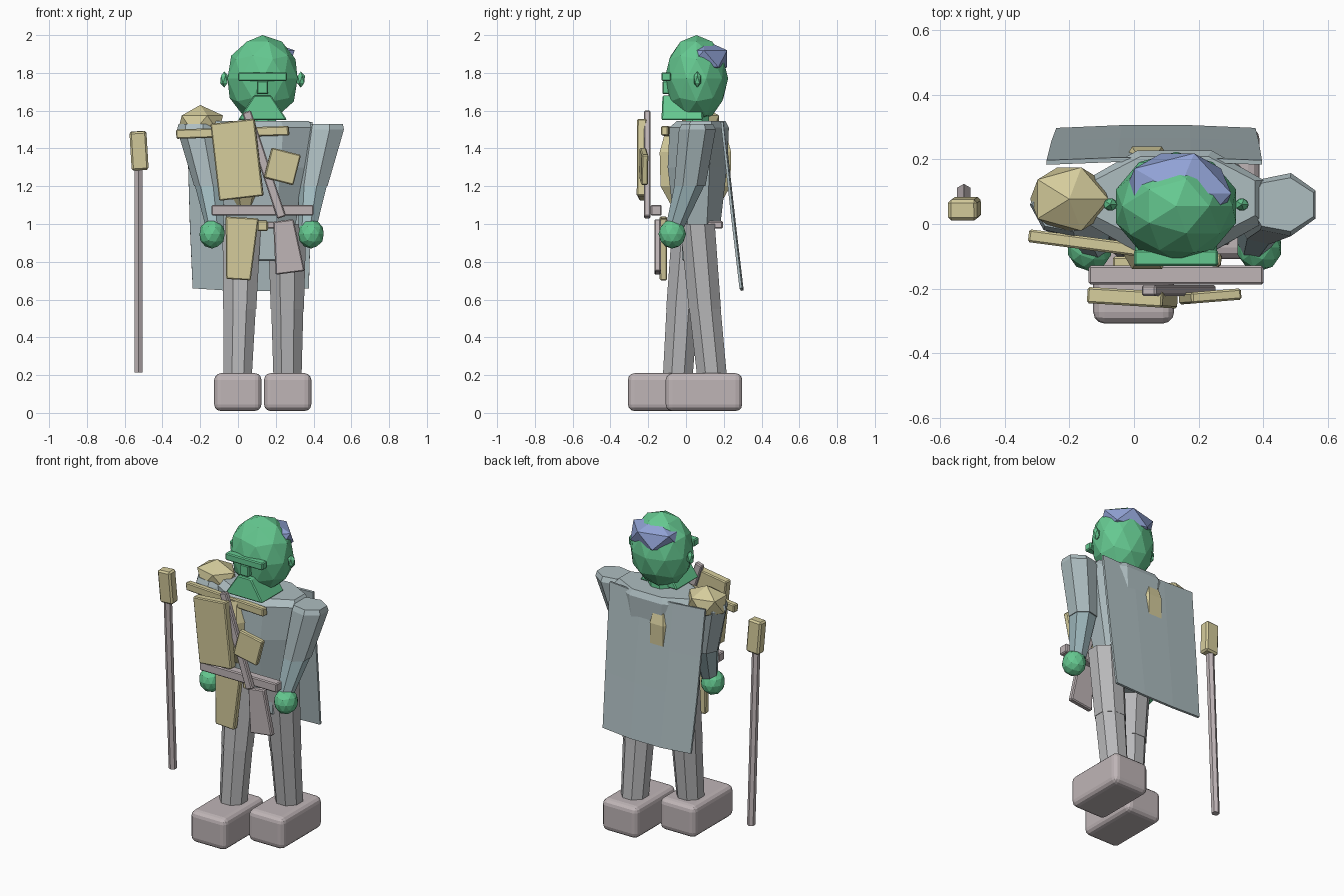
import bpy, bmesh, math
from mathutils import Matrix, Euler

if "Cube" in bpy.data.objects:
    bpy.data.objects.remove(bpy.data.objects["Cube"])

CX = 0.125  # body centre line


def mat(name, r, g, b):
    m = bpy.data.materials.new(name)
    m.diffuse_color = (r, g, b, 1)
    m.use_nodes = True
    m.node_tree.nodes["Principled BSDF"].inputs["Base Color"].default_value = m.diffuse_color
    return m


SKIN = mat("skin", 0.13, 0.58, 0.28)
HAIR = mat("hair", 0.28, 0.36, 0.66)
CLOTH = mat("cloth", 0.42, 0.51, 0.53)
SLEEVE = mat("sleeve", 0.36, 0.50, 0.53)
TROUSER = mat("trouser", 0.48, 0.48, 0.49)
LEATHER = mat("leather", 0.52, 0.46, 0.47)
GEAR = mat("gear", 0.66, 0.60, 0.33)


def finish(name, bm, material):
    bmesh.ops.recalc_face_normals(bm, faces=bm.faces[:])
    me = bpy.data.meshes.new(name)
    bm.to_mesh(me)
    bm.free()
    ob = bpy.data.objects.new(name, me)
    bpy.context.collection.objects.link(ob)
    me.materials.append(material)
    return ob


def box(name, loc, size, material, rot=(0, 0, 0), bevel=0.006, top=(1, 1), segments=1):
    """Bevelled box; top scales the upper face in x and y."""
    bm = bmesh.new()
    bmesh.ops.create_cube(bm, size=1)
    for v in bm.verts:
        k = top if v.co.z > 0 else (1, 1)
        v.co = (v.co.x * size[0] * k[0], v.co.y * size[1] * k[1], v.co.z * size[2])
    if bevel:
        bmesh.ops.bevel(bm, geom=bm.edges[:], offset=bevel, segments=segments,
                        affect='EDGES', profile=0.5)
    bm.transform(Matrix.Translation(loc) @ Euler(rot).to_matrix().to_4x4())
    return finish(name, bm, material)


def ball(name, loc, radii, material, sub=1):
    bm = bmesh.new()
    bmesh.ops.create_icosphere(bm, subdivisions=sub, radius=1)
    bm.transform(Matrix.Translation(loc) @ Matrix.Diagonal((*radii, 1)))
    return finish(name, bm, material)


def loft(name, rings, material, n=8):
    """Closed tube through rings of (x, y, z, rx, ry)."""
    bm = bmesh.new()
    loops = []
    for x, y, z, rx, ry in rings:
        angles = [(i + 0.5) * 2 * math.pi / n for i in range(n)]
        loops.append([bm.verts.new((x + rx * math.cos(a), y + ry * math.sin(a), z))
                      for a in angles])
    for a, b in zip(loops, loops[1:]):
        for i in range(n):
            j = (i + 1) % n
            bm.faces.new((a[i], a[j], b[j], b[i]))
    bm.faces.new(loops[0])
    bm.faces.new(loops[-1])
    return finish(name, bm, material)


# Head
ball("head", (0.13, 0.055, 1.77), (0.195, 0.168, 0.23), SKIN, 2)
ball("hair", (0.135, 0.095, 1.875), (0.185, 0.145, 0.1), HAIR, 1)
for side in (-1, 1):
    ball("ear", (0.13 + side * 0.203, 0.06, 1.765), (0.024, 0.022, 0.043), SKIN, 1)
box("brow", (0.13, -0.105, 1.78), (0.26, 0.05, 0.045), SKIN)
box("nose", (0.13, -0.10, 1.722), (0.06, 0.05, 0.07), SKIN)
box("jaw", (0.13, -0.02, 1.615), (0.26, 0.22, 0.13), SKIN, top=(0.35, 0.95))
loft("neck", [(0.13, 0.06, 1.5, 0.08, 0.07), (0.13, 0.06, 1.6, 0.075, 0.065)], SKIN)

# Torso and pelvis
loft("torso", [(CX, 0.06, 0.98, 0.19, 0.13), (CX, 0.06, 1.3, 0.26, 0.17),
               (CX, 0.07, 1.51, 0.30, 0.17), (CX, 0.08, 1.545, 0.27, 0.14)], CLOTH)
box("pelvis", (CX, 0.06, 0.91, ), (0.27, 0.16, 0.21), CLOTH)

# Arms and hands
for side in (-1, 1):
    loft("upper_arm", [(CX + side * 0.275, 0.02, 1.2, 0.082, 0.085),
                       (CX + side * 0.335, 0.06, 1.50, 0.112, 0.1),
                       (CX + side * 0.335, 0.06, 1.53, 0.105, 0.085)], CLOTH, 7)
    loft("forearm", [(CX + side * 0.245, -0.06, 0.98, 0.05, 0.05),
                     (CX + side * 0.275, 0.02, 1.21, 0.08, 0.082)], SLEEVE, 7)
    ball("hand", (CX + side * 0.262, -0.073, 0.947), (0.07, 0.073, 0.077), SKIN, 2)

# Legs and boots in a walking stance
for x_hip, x_foot, hip, knee, ankle, foot in ((0.02, -0.002, 0.02, -0.02, -0.045, -0.105),
                                              (0.26, 0.262, 0.06, 0.10, 0.14, 0.095)):
    xm = (x_hip + x_foot) / 2
    loft("thigh", [(xm, knee, 0.55, 0.095, 0.092), (x_hip, hip, 1.0, 0.11, 0.1)], TROUSER)
    loft("shin", [(x_foot, ankle, 0.17, 0.08, 0.085), (xm, knee, 0.555, 0.092, 0.09)], TROUSER)
    box("boot", (x_foot + 0.001, foot, 0.11), (0.25, 0.405, 0.2), LEATHER,
        bevel=0.035, segments=3)

# Cloak swinging backwards
bm = bmesh.new()
rows = [(1.54, -0.27, 0.395, 0.19), (1.25, -0.262, 0.39, 0.222),
        (1.0, -0.255, 0.385, 0.25), (0.66, -0.24, 0.375, 0.29)]
grid = []
for z, x0, x1, y in rows:
    grid.append([bm.verts.new((x0 + (x1 - x0) * t, y + 0.01 * math.sin(math.pi * t),
                               z - 0.015 * math.sin(math.pi * t))) for t in (0, 0.33, 0.67, 1)])
for a, b in zip(grid, grid[1:]):
    for i in range(3):
        bm.faces.new((a[i], a[i + 1], b[i + 1], b[i]))
cloak = finish("cloak", bm, CLOTH)
solid = cloak.modifiers.new("thickness", 'SOLIDIFY')
solid.thickness = 0.014
solid.offset = 0

# Shoulder and chest gear
ball("shoulder_pad", (-0.2, 0.077, 1.53), (0.135, 0.115, 0.1), GEAR, 1)
box("shoulder_bar", (-0.028, -0.075, 1.485), (0.6, 0.04, 0.05), GEAR, (0, -0.03, -0.13))
loft("chest_padding", [(0.04, 0.05, 1.1, 0.07, 0.14), (0.04, 0.05, 1.2, 0.12, 0.2),
                       (0.04, 0.05, 1.38, 0.12, 0.205), (0.04, 0.05, 1.5, 0.07, 0.17)], GEAR, 8)
box("chest_panel", (-0.005, -0.228, 1.34), (0.235, 0.05, 0.41), GEAR, (0, -0.115, -0.06))
box("chest_pouch", (0.235, -0.224, 1.305), (0.16, 0.035, 0.165), GEAR, (0, 0.25, 0.08))
box("chest_strap", (0.138, -0.205, 1.315), (0.048, 0.034, 0.59), LEATHER, (0, -0.32, 0))

# Belt and hanging pouches
box("belt_front", (0.13, -0.158, 1.073), (0.54, 0.058, 0.056), LEATHER)
box("belt_band", (CX, 0.065, 0.995), (0.34, 0.26, 0.04), LEATHER)
box("buckle", (0.13, -0.08, 0.99), (0.055, 0.04, 0.055), GEAR)
box("left_pouch", (0.012, -0.12, 0.87), (0.13, 0.038, 0.33), GEAR, (0, 0.06, 0), top=(1.35, 1))
box("right_pouch", (0.258, -0.15, 0.88), (0.155, 0.034, 0.28), LEATHER, (0, -0.13, 0),
    top=(0.7, 1))

# Detached staff with block head
loft("staff", [(-0.526, 0.1, 0.215, 0.024, 0.024), (-0.526, 0.05, 1.32, 0.024, 0.024)],
     LEATHER, 6)
box("staff_head", (-0.524, 0.047, 1.388), (0.09, 0.065, 0.205), GEAR, (0.045, -0.06, 0),
    bevel=0.01)
